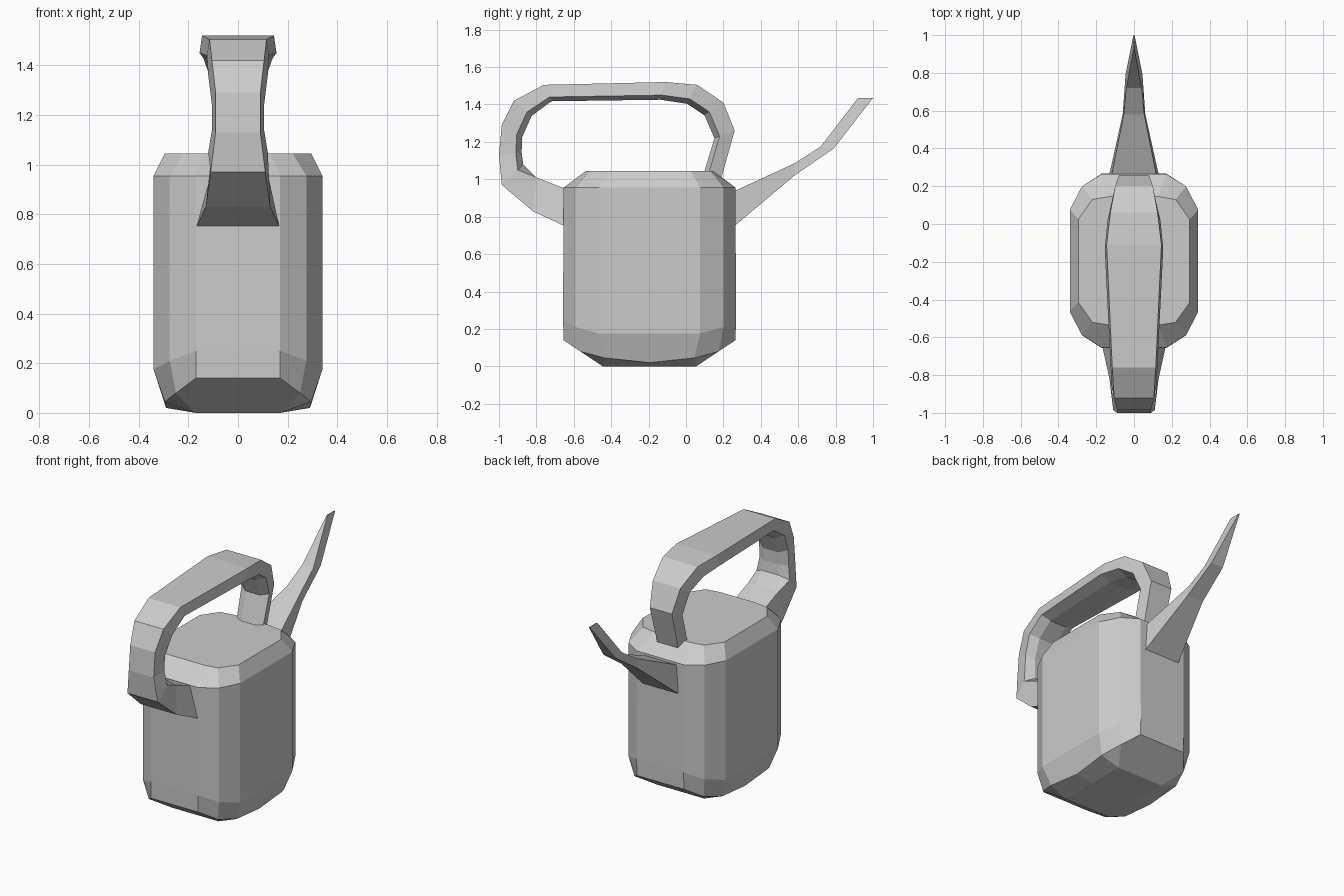
import bpy, bmesh

def loft(name, rings):
    """Skin a list of equal-length point rings and cap both ends."""
    bm = bmesh.new()
    loops = [[bm.verts.new(p) for p in r] for r in rings]
    n = len(loops[0])
    for a, b in zip(loops, loops[1:]):
        for i in range(n):
            j = (i + 1) % n
            bm.faces.new((a[i], a[j], b[j], b[i]))
    bm.faces.new(loops[0])
    bm.faces.new(loops[-1])
    bmesh.ops.remove_doubles(bm, verts=bm.verts, dist=0.0005)
    bmesh.ops.recalc_face_normals(bm, faces=bm.faces)
    mesh = bpy.data.meshes.new(name)
    bm.to_mesh(mesh)
    bm.free()
    obj = bpy.data.objects.new(name, mesh)
    bpy.context.collection.objects.link(obj)
    return obj

CY = -0.195  # centre of the body in y

def body_ring(quarter):
    """Mirror a quarter outline (end -> side; last point on y=0) into a full ring."""
    half = quarter + [(x, -y, z) for x, y, z in quarter[-2::-1]]
    full = half + [(-x, y, z) for x, y, z in reversed(half)]
    return [(x, y + CY, z) for x, y, z in full]

# Body: rounded-box tank, bottom to top
body = [
    [(.17, .25, 0), (.17, .25, 0), (.17, .25, 0), (.17, 0, 0)],
    [(.17, .46, .14), (.25, .37, .08), (.295, .24, .045), (.29, 0, .02)],
    [(.17, .462, .25), (.275, .395, .21), (.34, .27, .175), (.34, 0, .175)],
    [(.17, .46, .955), (.275, .395, .955), (.34, .27, .955), (.34, 0, .955)],
    [(.13, .34, 1.045), (.22, .325, 1.045), (.295, .22, 1.045), (.295, 0, 1.045)],
]
loft("can_body", [body_ring(q) for q in body])

# Handle: outer (y, z), inner (y, z), outer half width, inner half width
handle = [
    (-.62, .73, -.62, .94, .17, .11),
    (-.66, .755, -.66, .955, .165, .11),
    (-.82, .83, -.80, 1.01, .13, .11),
    (-.985, .97, -.90, 1.05, .11, .12),
    (-1.0, 1.13, -.91, 1.14, .09, .105),
    (-.985, 1.29, -.905, 1.24, .09, .105),
    (-.92, 1.42, -.85, 1.36, .105, .12),
    (-.76, 1.505, -.73, 1.44, .115, .125),
    (-.11, 1.52, -.13, 1.45, .145, .155),
    (.06, 1.505, .02, 1.43, .125, .14),
    (.20, 1.41, .125, 1.36, .10, .115),
    (.26, 1.26, .18, 1.23, .08, .10),
    (.19, 1.01, .115, 1.01, .075, .095),
    (.18, .95, .10, .95, .075, .095),
]
rings = []
for oy, oz, iy, iz, wo, wi in handle:
    ry, rz = iy + (iy - oy) * .35, iz + (iz - oz) * .35   # inner ridge
    if oz < 0.9:
        ry, rz = iy, iz
    rings.append([(-wo, oy, oz), (wo, oy, oz), (wi, iy, iz),
                  (wi * .5, ry, rz), (-wi * .5, ry, rz), (-wi, iy, iz)])
loft("handle", rings)

# Spout: top (y, z), bottom (y, z), half width
spout = [
    (.20, .92, .20, .71, .14),
    (.265, .94, .265, .755, .13),
    (.58, 1.085, .58, 1.02, .06),
    (.72, 1.175, .79, 1.165, .045),
    (.92, 1.435, 1.0, 1.435, .003),
]
loft("spout", [[(-w * .9, ty, tz), (w * .9, ty, tz), (w, by, bz), (-w, by, bz)]
               for ty, tz, by, bz, w in spout])
